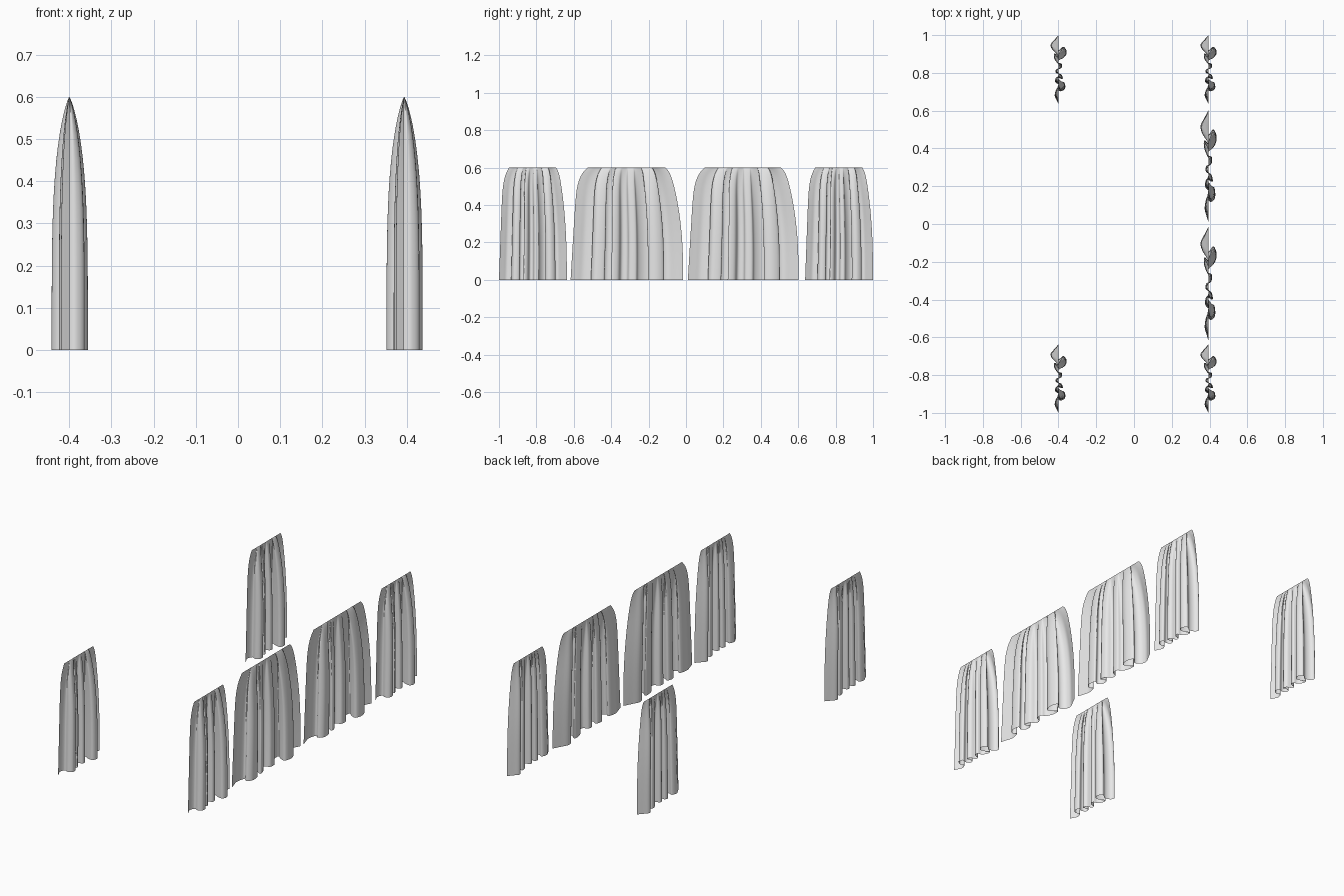
import bpy
import bmesh
from mathutils import Vector

default_cube = bpy.data.objects.get("Cube")
if default_cube:
    bpy.data.objects.remove(default_cube, do_unlink=True)

HEIGHT = 0.6
ROWS = 18
STEPS = 4

# Hem line of one curtain: (position along the width, depth of the fold)
FOLDS = [
    (0, 0), (.06, -.25), (.12, -.45), (.2, -.2), (.18, .3), (.22, .8),
    (.3, .7), (.28, .1), (.32, -.4), (.38, -.2), (.36, .5), (.42, .35),
    (.45, -.3), (.5, -.25), (.52, .35), (.58, .4), (.6, -.1), (.66, -.5),
    (.73, -.5), (.7, .1), (.69, .75), (.76, 1), (.83, .6), (.78, 0),
    (.8, -.7), (.86, -.95), (.93, -.5), (1, 0),
]


def smooth_path(points, steps):
    """Catmull-Rom curve through the points."""
    pts = [Vector(p) for p in points]
    pts = [pts[0]] + pts + [pts[-1]]
    path = []
    for a, b, c, d in zip(pts, pts[1:], pts[2:], pts[3:]):
        for i in range(steps):
            t = i / steps
            path.append(0.5 * (2 * b + (c - a) * t
                               + (2 * a - 5 * b + 4 * c - d) * t ** 2
                               + (3 * b - a - 3 * c + d) * t ** 3))
    path.append(pts[-1])
    return path


def make_material(name, colour):
    mat = bpy.data.materials.new(name)
    mat.use_nodes = True
    mat.diffuse_color = colour
    mat.node_tree.nodes["Principled BSDF"].inputs["Base Color"].default_value = colour
    return mat


def make_curtain(name, x, y_start, y_end, mat):
    """A hanging sheet: deep folds at the hem, gathered to a straight line on top."""
    width = y_end - y_start
    path = smooth_path(FOLDS, STEPS)
    bm = bmesh.new()
    grid = []
    for r in range(ROWS + 1):
        # rows get closer together towards the gathered top
        u = 1 - (1 - r / ROWS) ** 2
        depth = 0.044 * max(0, 1 - u ** 4) ** 0.8
        pull_start = 0.15 * (0.4 * u + 0.6 * u ** 12)
        pull_end = 0.16 * (0.8 * u ** 2.5 + 0.2 * u ** 30)
        row = []
        for p in path:
            along = p.x + pull_start * (1 - p.x) ** 2 - pull_end * p.x ** 2
            row.append(bm.verts.new((x + depth * p.y, y_start + width * along, HEIGHT * u)))
        grid.append(row)
    for low, high in zip(grid, grid[1:]):
        for i in range(len(path) - 1):
            bm.faces.new((low[i], low[i + 1], high[i + 1], high[i]))
    mesh = bpy.data.meshes.new(name)
    bm.to_mesh(mesh)
    bm.free()
    mesh.materials.append(mat)
    mesh.shade_smooth()
    obj = bpy.data.objects.new(name, mesh)
    bpy.context.collection.objects.link(obj)
    return obj


cloth = make_material("grey cloth", (0.8, 0.8, 0.8, 1))

# Narrow curtains at the four corners
for side, x in (("left", 0.394), ("right", -0.4)):
    make_curtain("front_narrow_curtain_" + side, x, -1, -0.637, cloth)
    make_curtain("back_narrow_curtain_" + side, x, 0.637, 1, cloth)

# Wide curtains between them on the left side only
make_curtain("front_wide_curtain", 0.394, -0.617, -0.015, cloth)
make_curtain("back_wide_curtain", 0.394, 0.01, 0.602, cloth)
